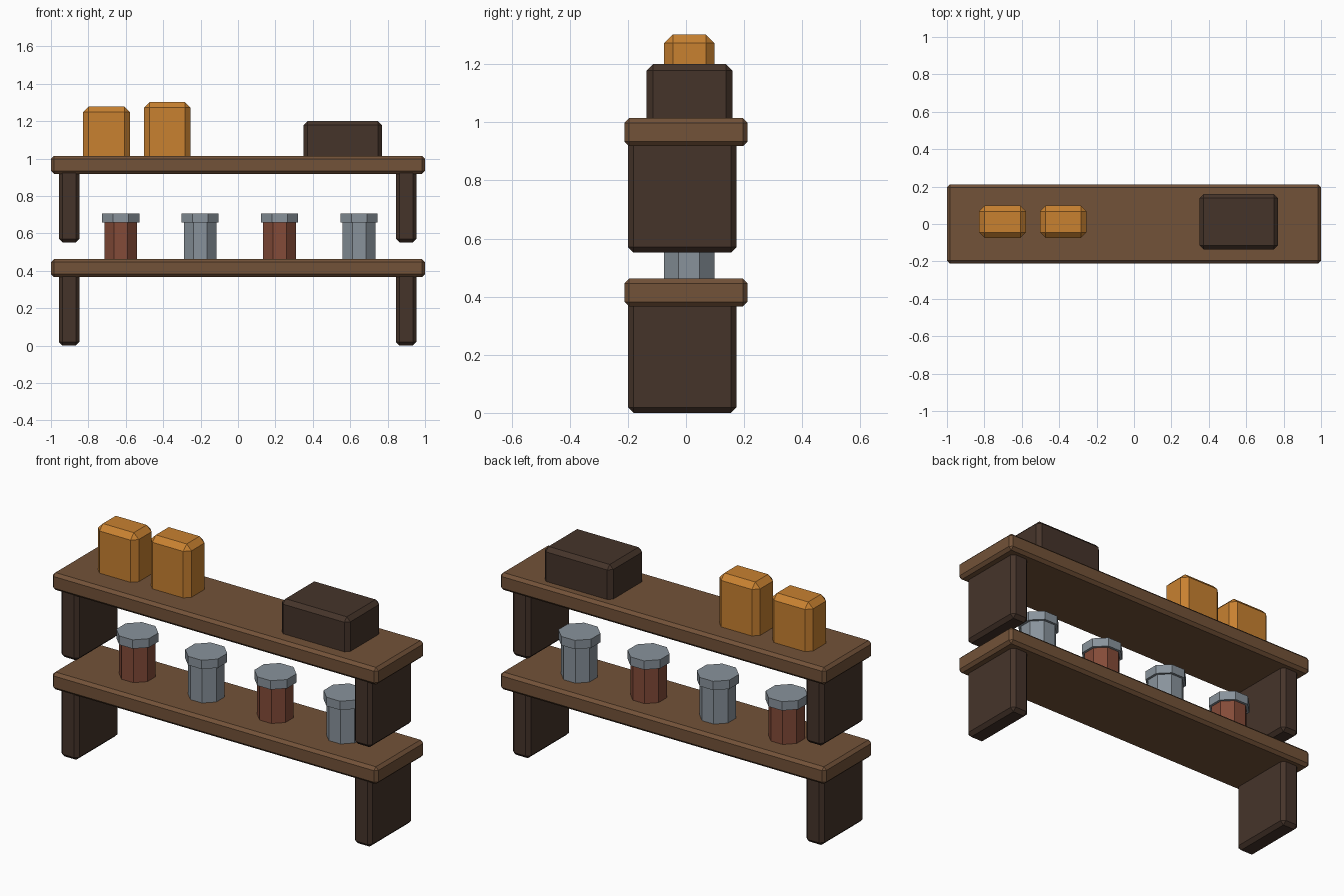
import bpy, bmesh
from math import pi, cos
from mathutils import Matrix

if "Cube" in bpy.data.objects:
    bpy.data.objects.remove(bpy.data.objects["Cube"])


def material(name, rgb):
    m = bpy.data.materials.new(name)
    m.diffuse_color = (*rgb, 1)
    m.use_nodes = True
    m.node_tree.nodes["Principled BSDF"].inputs["Base Color"].default_value = m.diffuse_color
    return m


WOOD = material("wood", (0.17, 0.085, 0.04))
DARK = material("dark_wood", (0.06, 0.034, 0.023))
ORANGE = material("orange", (0.58, 0.22, 0.03))
RED = material("red_brown", (0.23, 0.07, 0.04))
STEEL = material("steel", (0.25, 0.29, 0.33))


def finish(name, bm, mat):
    me = bpy.data.meshes.new(name)
    bm.to_mesh(me)
    bm.free()
    me.materials.append(mat)
    ob = bpy.data.objects.new(name, me)
    bpy.context.collection.objects.link(ob)
    return ob


def box(name, x, y, z, bevel, mat):
    """Chamfered box from (min, max) ranges."""
    bm = bmesh.new()
    size = [r[1] - r[0] for r in (x, y, z)]
    mid = [(r[0] + r[1]) / 2 for r in (x, y, z)]
    bmesh.ops.create_cube(bm, size=1, matrix=Matrix.Translation(mid) @ Matrix.Diagonal((*size, 1)))
    bmesh.ops.bevel(bm, geom=bm.edges[:], offset=bevel, segments=1, affect='EDGES')
    return finish(name, bm, mat)


def octagon(name, x, y, z, half_width, mat):
    """Eight-sided prism with a flat side to the front."""
    bm = bmesh.new()
    r = half_width / cos(pi / 8)
    place = Matrix.Translation((x, y, (z[0] + z[1]) / 2)) @ Matrix.Rotation(pi / 8, 4, 'Z')
    bmesh.ops.create_cone(bm, cap_ends=True, segments=8, radius1=r, radius2=r,
                          depth=z[1] - z[0], matrix=place)
    return finish(name, bm, mat)


# Two shelf tiers, each a board on a pair of panel legs
for tier, base in (("lower", 0.0), ("upper", 0.552)):
    box(f"{tier}_board", (-1, 1), (-0.212, 0.212), (base + 0.366, base + 0.462), 0.016, WOOD)
    for side, cx in (("left", -0.903), ("right", 0.899)):
        box(f"{tier}_{side}_leg", (cx - 0.055, cx + 0.055), (-0.2, 0.174),
            (base, base + 0.39), 0.019, DARK)

# Jars with lids on the lower board
for i, x in enumerate((-0.626, -0.203, 0.222, 0.647)):
    octagon(f"jar_{i + 1}", x, 0.011, (0.45, 0.67), 0.087, STEEL if i % 2 else RED)
    octagon(f"jar_lid_{i + 1}", x, 0.011, (0.657, 0.706), 0.1, STEEL)

# Packages and crate on the upper board
box("package_1", (-0.828, -0.578), (-0.075, 0.098), (0.975, 1.278), 0.03, ORANGE)
box("package_2", (-0.503, -0.254), (-0.075, 0.098), (0.975, 1.302), 0.03, ORANGE)
box("crate", (0.35, 0.77), (-0.136, 0.16), (0.985, 1.2), 0.022, DARK)
